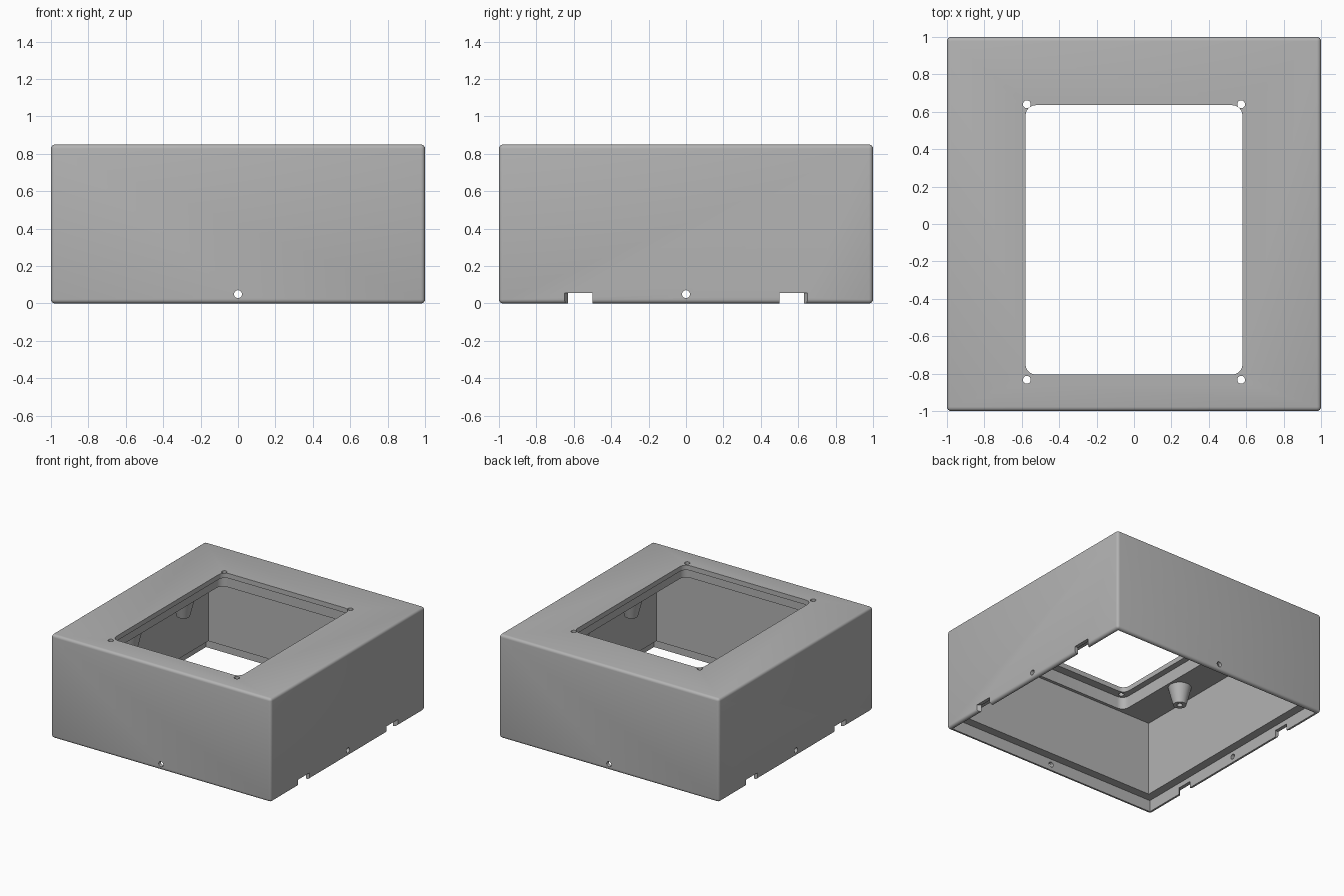
import bpy, bmesh, math
from mathutils import Vector

if "Cube" in bpy.data.objects:
    bpy.data.objects.remove(bpy.data.objects["Cube"])

HEIGHT = 0.85
CEILING = 0.71

grey = bpy.data.materials.new("matte grey")
grey.use_nodes = True
COLOUR = (0.45, 0.45, 0.45, 1)
grey.diffuse_color = COLOUR
grey.node_tree.nodes["Principled BSDF"].inputs["Base Color"].default_value = COLOUR


def finish(bm, name):
    bmesh.ops.recalc_face_normals(bm, faces=bm.faces)
    mesh = bpy.data.meshes.new(name)
    bm.to_mesh(mesh)
    bm.free()
    mesh.materials.append(grey)
    obj = bpy.data.objects.new(name, mesh)
    bpy.context.collection.objects.link(obj)
    return obj


def prism(name, outline, z0, z1):
    """Upright prism over a plan outline."""
    bm = bmesh.new()
    base = bm.faces.new([bm.verts.new((x, y, z0)) for x, y in outline])
    top = bmesh.ops.extrude_face_region(bm, geom=[base])["geom"]
    verts = [g for g in top if isinstance(g, bmesh.types.BMVert)]
    bmesh.ops.translate(bm, verts=verts, vec=(0, 0, z1 - z0))
    return finish(bm, name)


def rounded_rect(x0, x1, y0, y1, r, steps=6):
    corners = [(x1 - r, y1 - r), (x0 + r, y1 - r), (x0 + r, y0 + r), (x1 - r, y0 + r)]
    points = []
    for i, (cx, cy) in enumerate(corners):
        for s in range(steps + 1):
            a = (i + s / steps) * math.pi / 2
            points.append((cx + r * math.cos(a), cy + r * math.sin(a)))
    return points


def square(h):
    return [(h, h), (-h, h), (-h, -h), (h, -h)]


def rod(name, centre, radius, depth, axis):
    """Round cutter along an axis."""
    bm = bmesh.new()
    bmesh.ops.create_cone(bm, cap_ends=True, segments=24, radius1=radius,
                          radius2=radius, depth=depth)
    turn = Vector((0, 0, 1)).rotation_difference(Vector(axis)).to_matrix()
    bmesh.ops.rotate(bm, verts=bm.verts, matrix=turn)
    bmesh.ops.translate(bm, verts=bm.verts, vec=centre)
    return finish(bm, name)


def apply_modifier(obj, mod):
    bpy.context.view_layer.objects.active = obj
    bpy.ops.object.modifier_apply(modifier=mod.name)


def cut(obj, cutter):
    mod = obj.modifiers.new("cut", 'BOOLEAN')
    mod.operation = 'DIFFERENCE'
    mod.solver = 'EXACT'
    mod.object = cutter
    apply_modifier(obj, mod)
    bpy.data.objects.remove(cutter)


def smooth(obj):
    bpy.ops.object.select_all(action='DESELECT')
    obj.select_set(True)
    bpy.context.view_layer.objects.active = obj
    bpy.ops.object.shade_smooth_by_angle(angle=math.radians(32))


# Outer block with softened edges
housing = prism("housing", square(1), 0, HEIGHT)
bevel = housing.modifiers.new("soft edges", 'BEVEL')
bevel.width = 0.022
bevel.segments = 4
apply_modifier(housing, bevel)

# Hollow inside and the rebate around the open bottom
cut(housing, prism("cavity", square(0.9), -0.1, CEILING))
cut(housing, prism("rebate", square(0.97), -0.2, 0.095))

# Top window with a wider pocket beneath it
cut(housing, prism("pocket", rounded_rect(-0.63, 0.63, -0.875, 0.68, 0.06), 0.6, 0.81))
cut(housing, prism("window", rounded_rect(-0.58, 0.58, -0.805, 0.635, 0.055), 0.5, 1))

# Screw holes at the window corners
for x in (-0.573, 0.573):
    for y in (-0.833, 0.64):
        cut(housing, rod("screw_hole", (x, y, 0.85), 0.021, 0.2, (0, 0, 1)))

# Small hole through the middle of each wall
for axis in ((1, 0, 0), (0, 1, 0)):
    cut(housing, rod("wall_hole", (0, 0, 0.05), 0.021, 2.4, axis))

# Tapered notches along the bottom of both side walls
for sx in (-1, 1):
    for sy in (-1, 1):
        plan = [(0.95, 0.5), (1.05, 0.5), (1.05, 0.65), (1, 0.65), (0.97, 0.63), (0.95, 0.63)]
        cut(housing, prism("notch", [(sx * x, sy * y) for x, y in plan], -0.1, 0.055))
smooth(housing)

# Tapered screw bosses hanging from the ceiling
for side, sx in (("right", -1), ("left", 1)):
    for end, sy in (("front", -1), ("back", 1)):
        bm = bmesh.new()
        profile = [(0.09, CEILING + 0.01), (0.05, 0.56), (0.022, 0.56), (0.022, 0.68), (0, 0.68)]
        verts = [bm.verts.new((r, 0, z)) for r, z in profile]
        edges = [bm.edges.new(pair) for pair in zip(verts, verts[1:])]
        bmesh.ops.spin(bm, geom=verts + edges, cent=(0, 0, 0), axis=(0, 0, 1),
                       angle=math.tau, steps=32, use_merge=True)
        bmesh.ops.remove_doubles(bm, verts=bm.verts, dist=0.0005)
        bmesh.ops.holes_fill(bm, edges=[e for e in bm.edges if e.is_boundary], sides=0)
        bmesh.ops.translate(bm, verts=bm.verts, vec=(sx * 0.735, sy * 0.34, 0))
        smooth(finish(bm, f"{end}_{side}_boss"))
